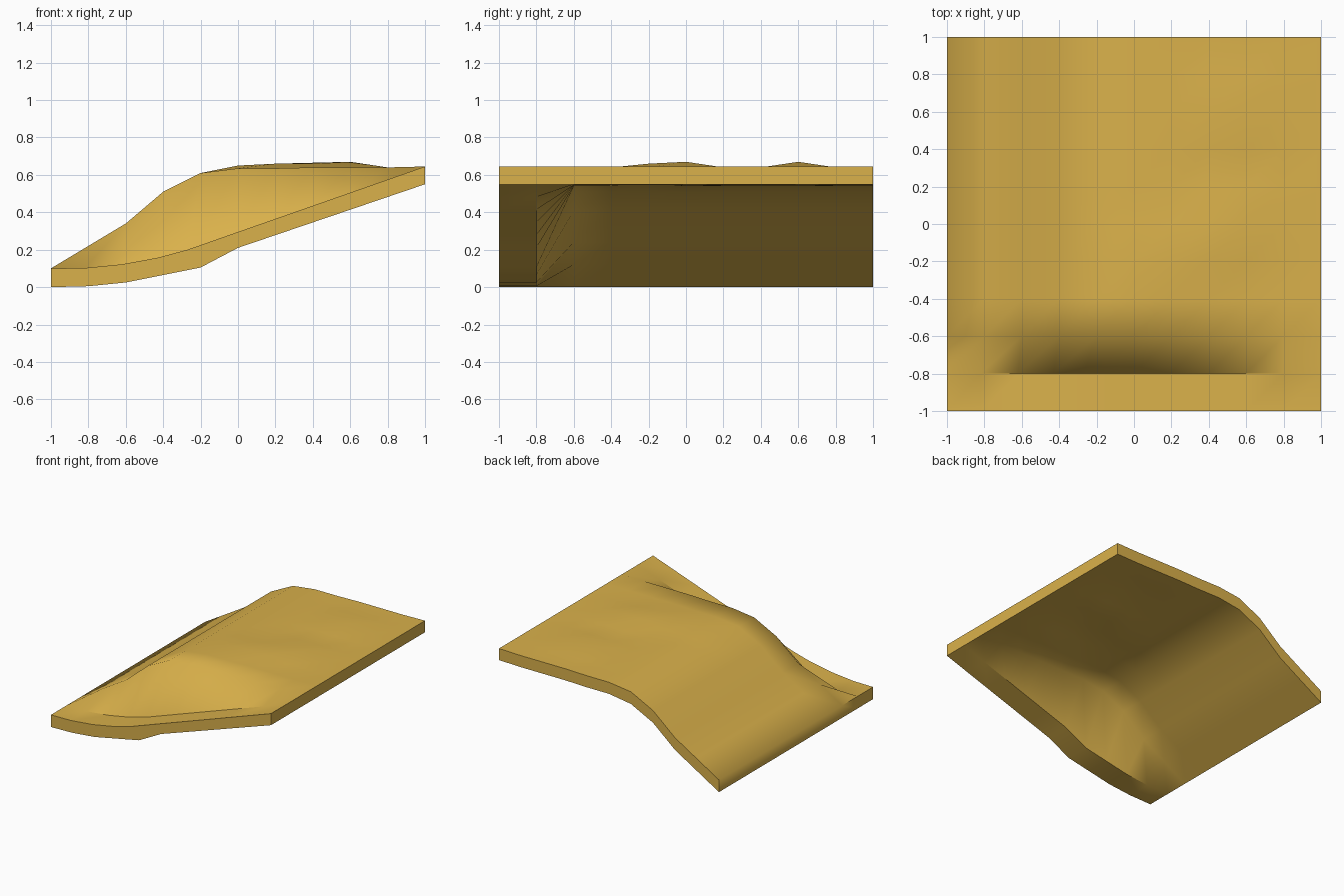
import bpy, bmesh

if "Cube" in bpy.data.objects:
    bpy.data.objects.remove(bpy.data.objects["Cube"])

N = 11
GRID = [-1 + 0.2 * i for i in range(N)]

# Cross-sections along x: hillside behind, lower ledge along the front
HILL = [0.0, 0.12, 0.24, 0.41, 0.51, 0.54, 0.54, 0.545, 0.545, 0.545, 0.55]
LEDGE = [0.0, 0.005, 0.025, 0.065, 0.105, 0.21, 0.278, 0.346, 0.414, 0.482, 0.55]
LEDGE_TOP = [(-1, .1), (-.82, .102), (-.62, .122), (-.43, .157), (-.27, .2),
             (0, .295), (.2, .365), (.4, .435), (.6, .505), (.8, .575), (1, .645)]
# Small bumps on the plateau: (column, row) -> extra height
BUMPS = {(5, 4): 0.015, (6, 4): 0.025, (7, 4): 0.02, (7, 5): 0.025,
         (8, 5): 0.03, (8, 8): 0.03, (7, 8): 0.015}


def bottom_point(i, j):
    z = LEDGE[i] if j < 2 else HILL[i] + BUMPS.get((i, j), 0)
    return (GRID[i], GRID[j], z)


def top_point(i, j):
    if j < 2:
        x, z = LEDGE_TOP[i]
        return (x, GRID[j], z)
    x, y, z = bottom_point(i, j)
    return (x, y, z + (0.095 if i > 4 else 0.1))


bm = bmesh.new()
top = [[bm.verts.new(top_point(i, j)) for i in range(N)] for j in range(N)]
bot = [[bm.verts.new(bottom_point(i, j)) for i in range(N)] for j in range(N)]

# Upper and lower skins
for j in range(N - 1):
    for i in range(N - 1):
        for skin in (top, bot):
            bm.faces.new((skin[j][i], skin[j][i + 1],
                          skin[j + 1][i + 1], skin[j + 1][i]))

# Rim walls
m = N - 1
loop = ([(i, 0) for i in range(m)] + [(m, j) for j in range(m)]
        + [(i, m) for i in range(m, 0, -1)] + [(0, j) for j in range(m, 0, -1)])
for (a, b), (c, d) in zip(loop, loop[1:] + loop[:1]):
    bm.faces.new((top[b][a], bot[b][a], bot[d][c], top[d][c]))
bmesh.ops.recalc_face_normals(bm, faces=bm.faces)

# Smooth terrain with a crisp rim and a crease where the ledge meets the hill
bm.normal_update()
for f in bm.faces:
    f.smooth = True
for e in bm.edges:
    rim = e.calc_face_angle(0) > 1.15
    crease = all(abs(v.co.y + 0.8) < 1e-4 for v in e.verts) and e.calc_face_angle(0) > 0.4
    if rim or crease:
        e.smooth = False

mesh = bpy.data.meshes.new("terrain_slab")
bm.to_mesh(mesh)
bm.free()
slab = bpy.data.objects.new("terrain_slab", mesh)
bpy.context.collection.objects.link(slab)

sand = bpy.data.materials.new("sand")
sand.diffuse_color = (0.70, 0.44, 0.07, 1)
sand.use_nodes = True
sand.node_tree.nodes["Principled BSDF"].inputs["Base Color"].default_value = sand.diffuse_color
mesh.materials.append(sand)
